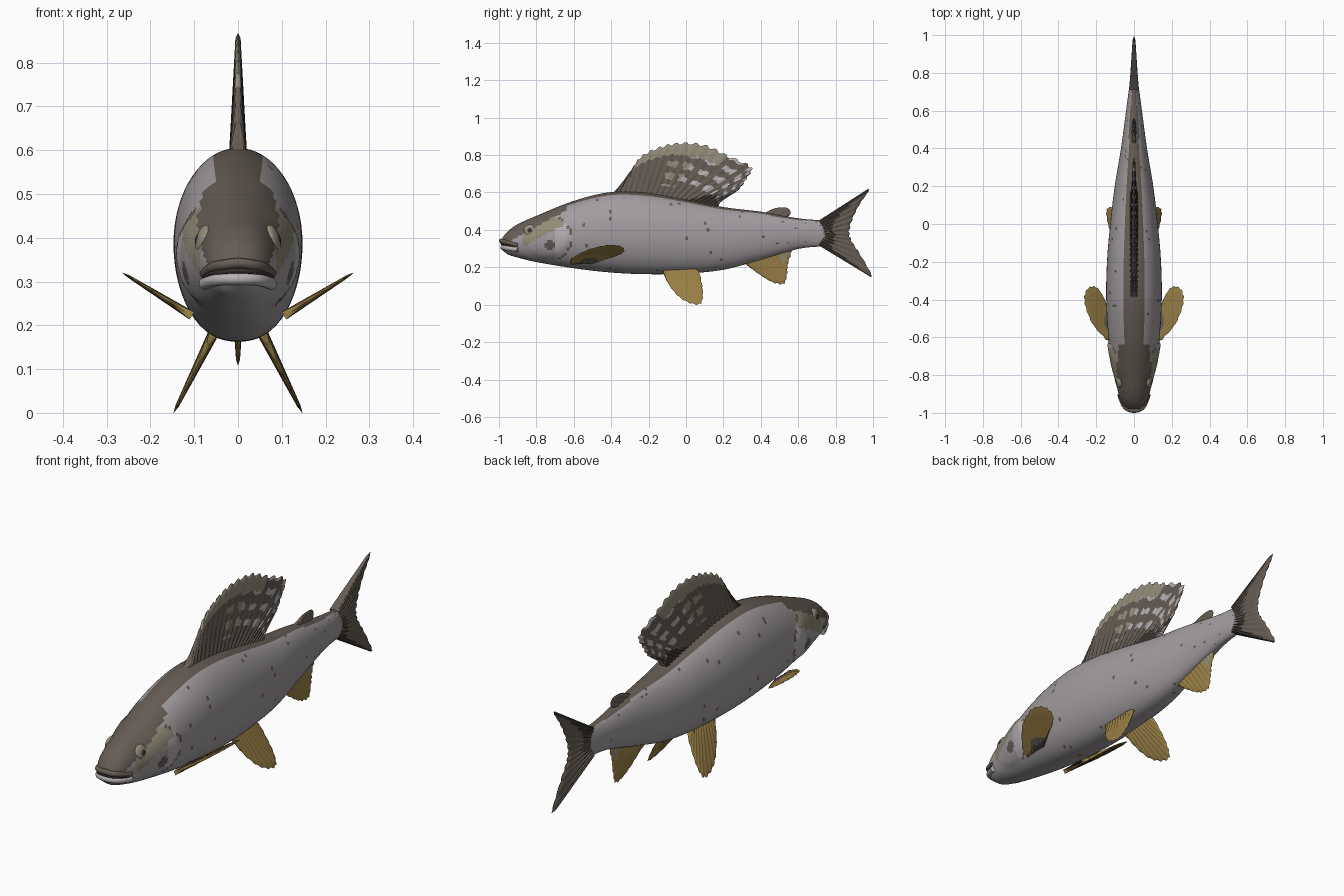
import bpy, bmesh, math, random
from mathutils import Vector

random.seed(4)
cube = bpy.data.objects.get("Cube")
if cube:
    bpy.data.objects.remove(cube)


def material(name, *rgb):
    m = bpy.data.materials.new(name)
    m.use_nodes = True
    m.diffuse_color = (*rgb, 1)
    b = m.node_tree.nodes["Principled BSDF"]
    b.inputs["Base Color"].default_value = (*rgb, 1)
    b.inputs["Roughness"].default_value = 0.8
    return m


NAMES = SILVER, BROWN, GOLD, TAN, PALE, DARK = range(6)
MATS = [material("silver scales", .36, .335, .35), material("brown back", .13, .107, .088),
        material("golden fin", .32, .215, .06), material("tan skin", .29, .265, .19),
        material("pale grey", .46, .435, .45), material("dark brown", .04, .034, .028)]


def spline(pts, t):
    """Point at t (0 to 1) on a smooth curve through pts."""
    n = len(pts) - 1
    i = min(int(t * n), n - 1)
    f = t * n - i
    p = [Vector(pts[max(0, min(n, i + k))]) for k in (-1, 0, 1, 2)]
    return .5 * (2 * p[1] + (p[2] - p[0]) * f + (2 * p[0] - 5 * p[1] + 4 * p[2] - p[3]) * f * f
                 + (3 * p[1] - p[0] - 3 * p[2] + p[3]) * f ** 3)


def finish(bm, name, angle=45):
    bmesh.ops.remove_doubles(bm, verts=bm.verts, dist=.0001)
    bmesh.ops.recalc_face_normals(bm, faces=bm.faces)
    me = bpy.data.meshes.new(name)
    bm.to_mesh(me)
    bm.free()
    ob = bpy.data.objects.new(name, me)
    bpy.context.collection.objects.link(ob)
    for m in MATS:
        me.materials.append(m)
    bpy.ops.object.select_all(action="DESELECT")
    ob.select_set(True)
    bpy.context.view_layer.objects.active = ob
    bpy.ops.object.shade_smooth_by_angle(angle=math.radians(angle))
    return ob


# Body stations: y, top, bottom, half width
STATIONS = [(-.98, .36, .29, .040), (-.95, .395, .268, .064), (-.9, .43, .252, .082),
            (-.8, .475, .228, .102), (-.6, .555, .195, .135), (-.4, .602, .172, .147),
            (-.2, .597, .163, .143), (0, .562, .167, .126), (.2, .522, .187, .102),
            (.4, .497, .24, .069), (.6, .462, .298, .042), (.72, .452, .312, .026),
            (.8, .45, .325, .012)]


def gill(y, z):
    """Elliptical distance from the middle of the gill cover."""
    return math.hypot((y + .745) / .13, (z - .355) / .115)


def body_colour(c, st):
    x, y, z = abs(c.x), c.y, c.z
    top, low, w = st[1:]
    g = gill(y, z)
    if y > .75 + .015 * math.cos(z * 40):
        return BROWN
    edge = .5 + (y + .65) * .55
    if y < -.64:
        if z > edge:
            return BROWN
        if math.hypot(y + .73, z - .32) < .025:
            return BROWN
        if z > edge - .07 and y > -.9 and g < 1:
            return TAN
    if 1 < g < 1.07 and y > -.74 and z > low + .04:
        return BROWN
    if g < 1 and y > -.7:
        return PALE
    if z > (top + low) / 2 and x < .42 * w:
        return BROWN
    return BROWN if y > -.6 and random.random() < .012 else SILVER


# Body and head
bm = bmesh.new()
RINGS, SIDES = 170, 64
rings, stations = [], []
for i in range(RINGS + 1):
    st = spline([s[:3] for s in STATIONS], i / RINGS)
    w = spline([(s[3], 0, 0) for s in STATIONS], i / RINGS).x
    y, top, low = st
    ring = []
    for k in range(SIDES):
        a = 2 * math.pi * k / SIDES
        sx, cz = math.sin(a), math.cos(a)
        z = (top + low) / 2 + (top - low) / 2 * cz
        x = w * math.copysign(abs(sx) ** (.85 if cz < 0 else 1), sx)
        g = gill(y, z)
        if g < 1 and y > -.88:
            x *= 1 + .09 * min(1, (1 - g) * 6) * min(1, (y + .88) * 8)
        ring.append(bm.verts.new((x, y, z)))
    rings.append(ring)
    stations.append((y, top, low, w))
for i in range(RINGS):
    for k in range(SIDES):
        n = (k + 1) % SIDES
        f = bm.faces.new((rings[i][k], rings[i][n], rings[i + 1][n], rings[i + 1][k]))
        f.material_index = body_colour(f.calc_center_median(), stations[i])
bm.faces.new(rings[0]).material_index = BROWN
bm.faces.new(rings[-1]).material_index = BROWN
finish(bm, "body", 60)


def fin(name, root, tip, place, normal, thick, colour, cols=48, rows=12, jag=.003):
    """Thin ribbed fin lofted between a root curve and a tip curve."""
    bm = bmesh.new()
    normal = Vector(normal).normalized()
    for side in (1, -1):
        grid = []
        for i in range(cols + 1):
            u = i / cols
            a, b = spline(root, u), spline(tip, u)
            b = b + (b - a).normalized() * (jag if i % 4 < 2 else -jag)
            col = []
            for j in range(rows + 1):
                v = j / rows
                rim = i in (0, cols) or j == rows
                t = 0 if rim else thick * (1 - .75 * v) * (1.12 if i % 4 < 2 else .85)
                col.append(bm.verts.new(place(*a.lerp(b, v)) + normal * side * t))
            grid.append(col)
        for i in range(cols):
            for j in range(rows):
                f = bm.faces.new((grid[i][j], grid[i + 1][j], grid[i + 1][j + 1], grid[i][j + 1]))
                f.material_index = colour((i + .5) / cols, (j + .5) / rows)
    return finish(bm, name)


def upright(y, z):
    return Vector((0, y, z))


def sail_colour(u, v):
    if v > .78 and .15 < u < .6:
        return TAN
    if u > .38 and v > .2 and math.sin(v * 30 + u * 5) > .1 and math.sin(u * 75 + v * 4) > -.5:
        return PALE if u > .5 else TAN
    return BROWN


# Fins on the centre line
fin("dorsal_fin", [(-.41, .585), (-.2, .58), (0, .55), (.17, .52)],
    [(-.37, .615), (-.3, .71), (-.24, .79), (-.14, .84), (-.03, .862), (.1, .85), (.22, .795),
     (.345, .735), (.32, .67), (.27, .605), (.19, .565)],
    upright, (1, 0, 0), .019, sail_colour, 96, 24, .006)
fin("adipose_fin", [(.4, .485), (.47, .475), (.53, .465)],
    [(.43, .495), (.48, .517), (.54, .518), (.56, .495), (.55, .475)],
    upright, (1, 0, 0), .012, lambda u, v: BROWN, 16, 6, 0)
fin("anal_fin", [(.31, .225), (.43, .265), (.55, .3)],
    [(.34, .2), (.41, .15), (.47, .118), (.525, .115), (.54, .17), (.545, .22), (.565, .285)],
    upright, (1, 0, 0), .013, lambda u, v: TAN if u > .7 and v < .7 else GOLD)
fin("tail_fin", [(.71, .317), (.74, .385), (.71, .45)],
    [(.985, .15), (.99, .165), (.93, .27), (.885, .34), (.872, .39), (.89, .46), (.93, .54),
     (.975, .605), (.975, .62)],
    upright, (1, 0, 0), .022, lambda u, v: BROWN, 60, 14)

# Paired fins, eyes
for side, label in ((1, "left"), (-1, "right")):
    fin(label + "_pectoral_fin", [(.105, -.62), (.11, -.56), (.11, -.5)],
        [(.145, -.615), (.215, -.535), (.253, -.45), (.262, -.385), (.24, -.338), (.2, -.335),
         (.165, -.38), (.13, -.47)],
        lambda x, y: Vector((side * x, y, .225 + (x - .11) * .62)), (-.62 * side, 0, 1), .009,
        lambda u, v: BROWN if v < .35 and u > .3 else GOLD)
    fin(label + "_pelvic_fin", [(-.13, .19), (-.04, .2), (.04, .205)],
        [(-.12, .165), (-.09, .105), (-.04, .045), (.02, .01), (.075, .005), (.09, .05),
         (.085, .11), (.07, .18)],
        lambda y, z: Vector((side * (.057 + (.18 - z) * .5), y, z)), (1, 0, .5 * side), .012,
        lambda u, v: GOLD)
    for part, r, x, colour in (("eye", .033, .080, TAN), ("pupil", .015, .0905, DARK)):
        bm = bmesh.new()
        bmesh.ops.create_uvsphere(bm, u_segments=24, v_segments=14, radius=r)
        for f in bm.faces:
            f.material_index = colour
        eye = finish(bm, label + "_" + part)
        eye.scale = (.45, 1, 1)
        eye.location = (side * x, -.835, .398)
        eye.rotation_euler = (0, -.3 * side, -.15 * side)


def lip(name, half, radius, colour):
    """Rounded tube bent around the snout, from one mouth corner to the other."""
    path = half + [(-x, y, z) for x, y, z in half[-2::-1]]
    cu = bpy.data.curves.new(name, "CURVE")
    cu.dimensions = "3D"
    cu.bevel_depth = radius
    cu.bevel_resolution = 4
    cu.use_fill_caps = True
    sp = cu.splines.new("POLY")
    sp.points.add(24)
    for k, p in enumerate(sp.points):
        p.co = (*spline(path, k / 24), 1)
    cu.materials.append(MATS[colour])
    bpy.context.collection.objects.link(bpy.data.objects.new(name, cu))


# Mouth
lip("upper_lip", [(.076, -.9, .318), (.058, -.953, .332), (.034, -.98, .338), (0, -.988, .342)],
    .012, BROWN)
lip("mouth_line", [(.074, -.91, .312), (.057, -.953, .32), (.034, -.976, .324), (0, -.984, .326)],
    .008, DARK)
lip("lower_lip", [(.076, -.9, .295), (.056, -.95, .302), (.034, -.972, .306), (0, -.979, .306)],
    .014, PALE)
